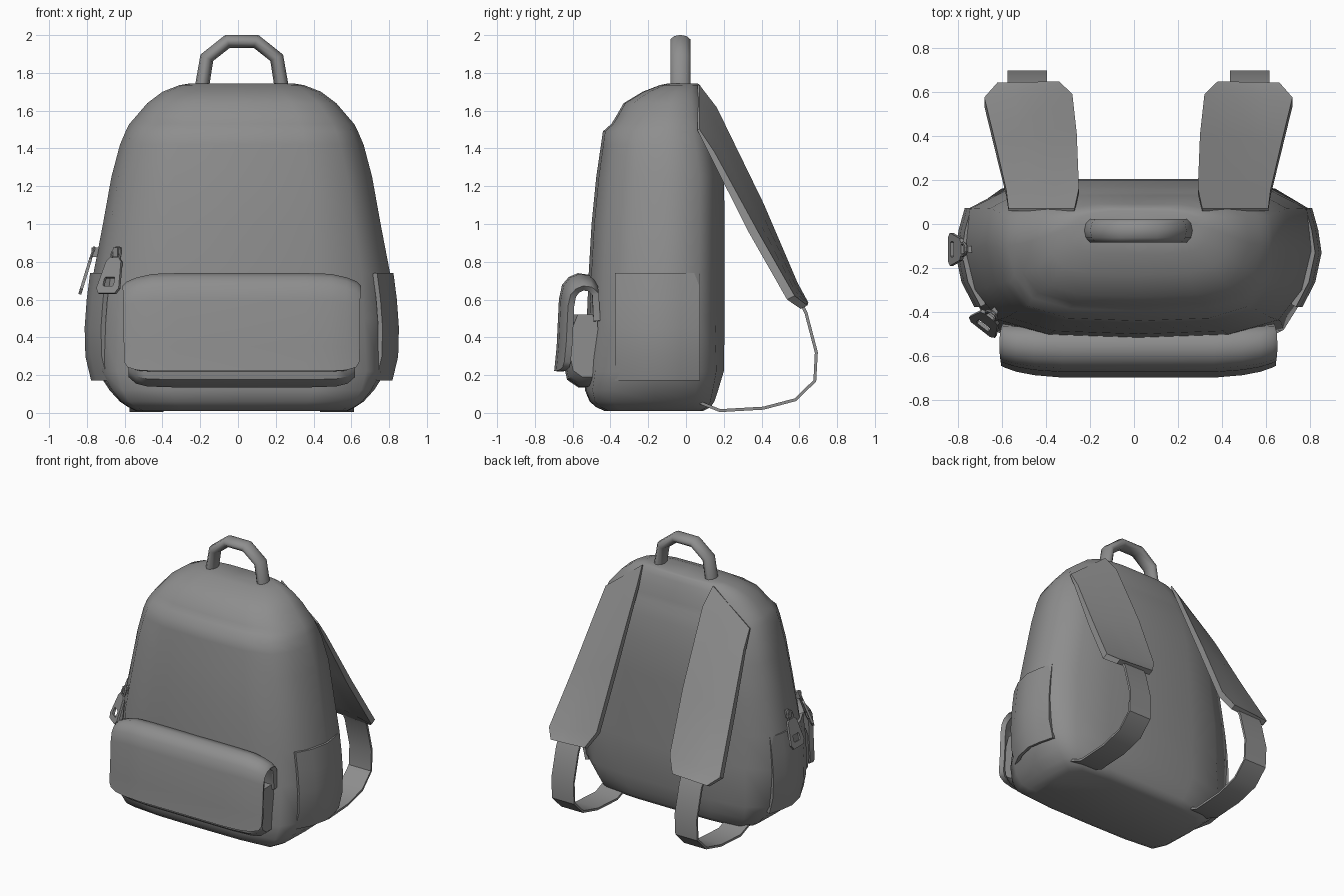
import bpy, bmesh, math
from mathutils import Vector, Matrix

if "Cube" in bpy.data.objects:
    bpy.data.objects.remove(bpy.data.objects["Cube"])

CX = 0.02  # the bag's own symmetry plane
GREY = bpy.data.materials.new("dark_grey_fabric")
GREY.diffuse_color = (.27, .27, .27, 1)
GREY.use_nodes = True
GREY.node_tree.nodes["Principled BSDF"].inputs["Base Color"].default_value = GREY.diffuse_color


def finish(name, bm, thick=0, mirror=False, angle=40):
    bmesh.ops.recalc_face_normals(bm, faces=bm.faces)
    me = bpy.data.meshes.new(name)
    bm.to_mesh(me)
    bm.free()
    me.materials.append(GREY)
    ob = bpy.data.objects.new(name, me)
    bpy.context.collection.objects.link(ob)
    ob.location.x = CX
    if thick:
        m = ob.modifiers.new("thickness", 'SOLIDIFY')
        m.thickness, m.offset = thick, 0
    if mirror:
        m = ob.modifiers.new("mirror", 'MIRROR')
        m.use_mirror_merge = False
    bpy.ops.object.select_all(action='DESELECT')
    ob.select_set(True)
    bpy.context.view_layer.objects.active = ob
    bpy.ops.object.convert(target='MESH')
    bpy.ops.object.shade_smooth_by_angle(angle=math.radians(angle))
    return ob


def skin(bm, rings, closed=True, loop=False):
    """Bridge successive rings of points with quads."""
    vs = [[bm.verts.new(p) for p in r] for r in rings]
    n = len(rings[0])
    for a, b in list(zip(vs, vs[1:])) + ([(vs[-1], vs[0])] if loop else []):
        for i in range(n if closed else n - 1):
            j = (i + 1) % n
            bm.faces.new((a[i], a[j], b[j], b[i]))
    if closed and not loop:
        bm.faces.new(vs[0])
        bm.faces.new(vs[-1])


def loft(name, rings, closed=True, **kw):
    bm = bmesh.new()
    skin(bm, rings, closed)
    return finish(name, bm, **kw)


# Main body: section scaled per height (z, half width, front y, back y), boxier toward the base
soft = [(0, 0), (.45, 0), (.76, .07), (.975, .19), (1, .45), (.945, .7), (.81, .89), (.52, .98), (0, 1)]
boxy = [(0, 0), (.5, 0), (.88, .03), (.99, .16), (1, .48), (.99, .82), (.93, .96), (.55, .995), (0, 1)]


def body_ring(z, w, yf, yb):
    k = max(0, min(1, (.35 - z) / .3))
    h = [(a + (c - a) * k, b + (d - b) * k) for (a, b), (c, d) in zip(soft, boxy)]
    h += [(-x, t) for x, t in h[-2:0:-1]]
    return [(x * w, yb + (yf - yb) * t, z) for x, t in h]


levels = [(.01, .56, -.43, .09), (.03, .60, -.475, .13), (.06, .645, -.51, .15), (.12, .70, -.535, .17),
          (.22, .765, -.54, .20), (.5, .80, -.525, .205), (.74, .785, -.515, .205),
          (1.0, .735, -.50, .205), (1.25, .69, -.475, .20), (1.42, .645, -.45, .17),
          (1.49, .615, -.44, .155), (1.53, .595, -.395, .14), (1.57, .56, -.37, .13),
          (1.64, .50, -.33, .115), (1.70, .42, -.23, .09), (1.735, .33, -.14, .075), (1.745, .27, -.09, .06)]
loft("bag_body", [body_ring(*lv) for lv in levels], angle=60)

# Carry handle: oval tube along an arch
path = [(-.215, 1.70), (-.185, 1.88), (-.075, 1.967), (.075, 1.967), (.185, 1.88), (.215, 1.70)]
rings = []
for i, (x, z) in enumerate(path):
    a, b = path[max(i - 1, 0)], path[min(i + 1, 5)]
    d = Vector((b[0] - a[0], b[1] - a[1])).normalized()
    rings.append([(x - d.y * .038 * math.cos(t), -.03 + .056 * math.sin(t), z + d.x * .036 * math.cos(t))
                  for t in [k * math.tau / 10 for k in range(10)]])
loft("carry_handle", rings, angle=60)

# Padded shoulder straps: rows of (outer edge, inner edge, thickness), thin where sewn on
rows = [((.59, .065, 1.50), (.29, .065, 1.735), .012), ((.60, .14, 1.37), (.27, .15, 1.61), .03),
        ((.65, .35, .97), (.28, .39, 1.10), .045), ((.70, .555, .61), (.30, .57, .68), .045),
        ((.64, .625, .56), (.36, .63, .575), .04)]
rings = []
for a, b, t in rows:
    n = Vector((0, .89, .45)) * t / 2
    line = [Vector(a).lerp(Vector(b), s) for s in (0, .33, .67, 1)]
    rings.append([p + n for p in line] + [p - n for p in line[::-1]])
loft("shoulder_strap", rings, mirror=True)

# Webbing loops below the pads
web = [(.60, .60), (.635, .53), (.69, .32), (.682, .17), (.58, .07), (.41, .025), (.18, .012), (.06, .06)]
loft("strap_webbing", [[(.415, y, z), (.595, y, z)] for y, z in web], closed=False, thick=.016, mirror=True)

# Side pockets: curved panels, flush with the body at the back edge
cols = [(.07, .772), (-.03, .80), (-.13, .815), (-.26, .787), (-.37, .73)]
loft("side_pocket", [[(x + dx, y, z) for y, x in cols]
                     for z, dx in [(.175, -.03), (.3, .0), (.45, .004), (.6, -.007), (.74, -.025)]],
     closed=False, thick=.026, mirror=True)


# Front pocket: profiles swept across x, flattening toward the ends
def across(profile, stations, lo, hi):
    full = [(-s[0],) + s[1:] for s in stations[::-1]] + stations
    return [[(x, -.46 + (y + .46) * s, zb + (z - lo) / (hi - lo) * (zt - zb)) for y, z in profile]
            for x, s, zb, zt in full]


pouch = [(-.47, .52), (-.60, .52), (-.63, .45), (-.645, .25), (-.63, .18), (-.57, .14), (-.50, .14), (-.465, .18)]
loft("front_pocket", across(pouch, [(.35, 1, .135, .52), (.50, .95, .14, .52), (.56, .88, .155, .52),
                                    (.60, .81, .19, .52)], .14, .52))
flap = [(-.68, .22), (-.667, .35), (-.655, .6), (-.64, .67), (-.61, .705), (-.57, .722), (-.52, .715),
        (-.485, .68), (-.475, .5)]
loft("front_flap", across(flap, [(.34, 1, .22, .722), (.47, .95, .22, .718), (.55, .88, .225, .70),
                                 (.60, .80, .24, .68), (.618, .76, .27, .66)], .22, .722),
     closed=False, thick=.036, angle=50)


# Zip pulls on the left: slider, ring and slotted tab
def zip_pull(name, loc, turn, tilt):
    bm = bmesh.new()
    outer = [(-.075, -.15), (-.055, -.18), (.055, -.18), (.075, -.15), (.05, .0), (.03, .02), (-.03, .02), (-.05, .0)]
    slot = [(-.035, -.13), (-.03, -.14), (.03, -.14), (.035, -.13), (.035, -.10), (.03, -.09), (-.03, -.09), (-.035, -.10)]
    t = .008
    skin(bm, [[(s, x, z) for x, z in p] for s, p in ((t, outer), (-t, outer), (-t, slot), (t, slot))], loop=True)
    # ring joining tab and slider
    ring = []
    for k in range(10):
        a = k * math.tau / 10
        ring.append([((.008 * math.sin(b)), (.028 + .008 * math.cos(b)) * math.cos(a),
                      .035 + (.045 + .008 * math.cos(b)) * math.sin(a)) for b in [j * math.tau / 6 for j in range(6)]])
    skin(bm, ring, loop=True)
    bmesh.ops.transform(bm, matrix=Matrix.Rotation(tilt, 4, 'Y'), verts=bm.verts)
    box = bmesh.ops.create_cube(bm, size=1)['verts']
    bmesh.ops.transform(bm, matrix=Matrix.Translation((-.03, 0, .05)) @ Matrix.Diagonal((.04, .03, .05, 1)), verts=box)
    ob = finish(name, bm, angle=35)
    ob.location = loc
    ob.rotation_euler.z = turn


zip_pull("zip_pull_side", (-.785, -.115, .80), math.pi, math.radians(-17))
zip_pull("zip_pull_front", (-.655, -.425, .80), math.pi + math.radians(52), math.radians(-20))
